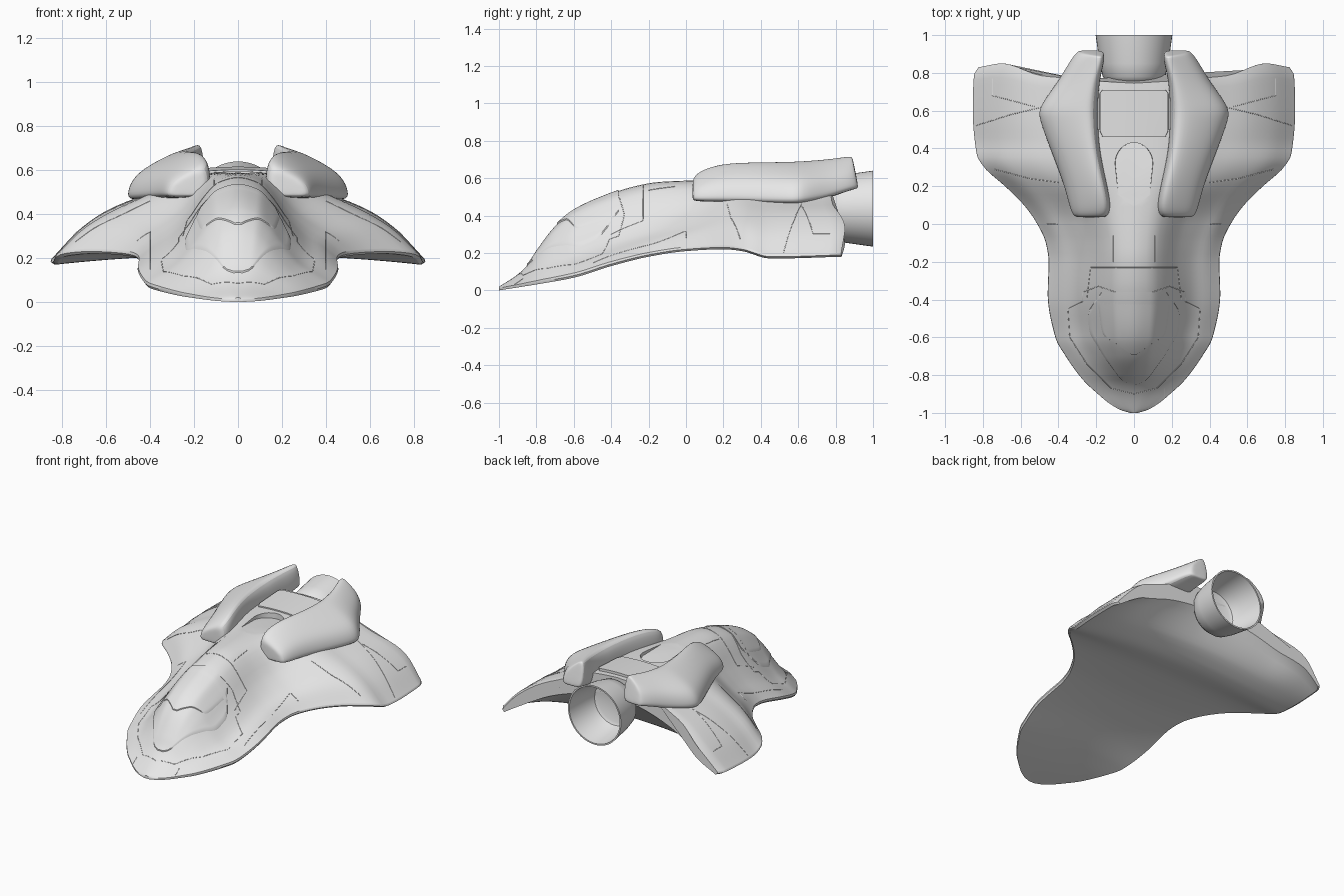
import bpy, bmesh, math
from mathutils import Vector

cube = bpy.data.objects.get("Cube")
if cube:
    bpy.data.objects.remove(cube)

GREY = bpy.data.materials.new("hull_grey")
GREY.use_nodes = True
GREY.diffuse_color = (.8, .8, .8, 1)
GREY.node_tree.nodes["Principled BSDF"].inputs["Base Color"].default_value = GREY.diffuse_color


def smooth_curve(points, t):
    """Monotone cubic through (position, value) points."""
    n = len(points)
    t = min(max(t, points[0][0]), points[-1][0])
    d = [(points[i + 1][1] - points[i][1]) / (points[i + 1][0] - points[i][0]) for i in range(n - 1)]

    def slope(i):
        if i in (0, n - 1):
            return d[0] if i == 0 else d[-1]
        a, b = d[i - 1], d[i]
        return 0 if a * b <= 0 else 2 * a * b / (a + b)
    i = next(k for k in range(n - 1) if t <= points[k + 1][0])
    h = points[i + 1][0] - points[i][0]
    s = (t - points[i][0]) / h
    return ((1 + 2 * s) * (1 - s) ** 2 * points[i][1] + s * (1 - s) ** 2 * h * slope(i)
            + s * s * (3 - 2 * s) * points[i + 1][1] + s * s * (s - 1) * h * slope(i + 1))


def shade(ob, angle=40):
    bpy.ops.object.select_all(action='DESELECT')
    ob.select_set(True)
    bpy.context.view_layer.objects.active = ob
    bpy.ops.object.shade_smooth_by_angle(angle=math.radians(angle))


def finish(name, bm, angle=40):
    bmesh.ops.remove_doubles(bm, verts=bm.verts, dist=0.0004)
    bmesh.ops.recalc_face_normals(bm, faces=bm.faces)
    me = bpy.data.meshes.new(name)
    bm.to_mesh(me)
    bm.free()
    ob = bpy.data.objects.new(name, me)
    bpy.context.collection.objects.link(ob)
    me.materials.append(GREY)
    shade(ob, angle)
    return ob


def loft(bm, rings, closed=True, caps=True):
    vs = [[bm.verts.new(p) for p in r] for r in rings]
    n = len(vs[0])
    for a, b in zip(vs, vs[1:]):
        for i in range(n if closed else n - 1):
            j = (i + 1) % n
            bm.faces.new((a[i], a[j], b[j], b[i]))
    if caps:
        bm.faces.new(vs[0])
        bm.faces.new(vs[-1])


# Hull shape along its length: half width, edge height, crown and keel heights
WIDTH = [(-1, .02), (-.985, .07), (-.95, .13), (-.9, .19), (-.83, .265), (-.7, .36), (-.6, .415), (-.37, .455),
         (-.2, .45), (-.1, .465), (0, .51), (.1, .58), (.2, .68), (.3, .79), (.37, .83), (.6, .85), (.8, .845), (.85, .82)]
EDGE = [(-1, 0), (-.8, .032), (-.6, .068), (-.4, .13), (-.2, .18), (0, .21), (.2, .22), (.3, .21), (.45, .17), (.85, .18)]
CROWN = [(-1, .02), (-.9, .085), (-.84, .145), (-.8, .205), (-.7, .335), (-.6, .42), (-.45, .495), (-.3, .55),
         (-.14, .58), (.05, .588), (.85, .6)]
KEEL = [(-1, 0), (-.8, .04), (-.6, .09), (-.3, .175), (0, .22), (.25, .23), (.45, .215), (.6, .27), (.85, .46)]
LIP = [(-1, .012), (-.6, .025), (0, .022), (.85, .022)]
TAIL = [(0, .745), (.2, .755), (.4, .77), (.6, .785), (.85, .85), (1, .83)]
# Cross-section fullness, from crown to edge, at stations along the length
ACROSS = (0, .2, .35, .5, .7, .85, 1)
FULLNESS = {-1: (1, .95, .85, .7, .45, .22, 0), -.5: (1, .935, .745, .48, .21, .11, 0),
            0: (1, .945, .77, .52, .31, .19, 0), .25: (1, .97, .86, .71, .49, .3, 0),
            .6: (1, .98, .88, .73, .55, .33, 0), .85: (1, .98, .88, .73, .55, .33, 0)}


def top(x, y):
    u = min(abs(x) / smooth_curve(WIDTH, y), 1)
    row = [(a, smooth_curve([(k, v[i]) for k, v in FULLNESS.items()], y)) for i, a in enumerate(ACROSS)]
    f = smooth_curve([(-.2, row[1][1])] + row, u)
    base = smooth_curve(EDGE, y) + smooth_curve(LIP, y)
    return base + (smooth_curve(CROWN, y) - base) * f


def hull():
    bm = bmesh.new()
    n, rings = 22, []
    for k in range(71):
        y = -1 + 1.85 * (k / 70) ** 1.4
        w, e, keel = (smooth_curve(t, y) for t in (WIDTH, EDGE, KEEL))
        pull = max(0, (y - .6) / .25)

        def place(u, z):
            return (u * w, y + (smooth_curve(TAIL, abs(u)) - .85) * pull, z)
        us = [math.sin(math.pi / 2 * i / n) for i in range(-n, n + 1)]
        upper = [place(u, top(u * w, y)) for u in us]
        lower = [place(u * .985, e + (keel - e) * (1 - u * u)) for u in reversed(us)]
        rim = smooth_curve(LIP, y) * .45
        rings.append(upper + [place(1.004, e + rim)] + lower + [place(-1.004, e + rim)])
    loft(bm, rings)
    return finish("hull", bm)


body = hull()

# Arched intake recess cut into the spine, deepest at its rounded back end
arch = [(.085, .1)] + [(.11 * math.cos(a), .32 + .11 * math.sin(a))
                       for a in [math.pi * i / 16 for i in range(17)]] + [(-.085, .1)]
bm = bmesh.new()
loft(bm, [[(x * .9, y, .593 - .1 * (y - .06)) for x, y in arch], [(x, y, .75) for x, y in arch]])
cutter = finish("intake_cutter", bm)
cutter.hide_render = True
cut = body.modifiers.new("intake", 'BOOLEAN')
cut.operation, cut.object, cut.solver = 'DIFFERENCE', cutter, 'EXACT'
bpy.context.view_layer.objects.active = body
bpy.ops.object.modifier_apply(modifier="intake")
bpy.data.objects.remove(cutter)
shade(body, 35)


# Raised plates that follow the hull
def plate(name, widths, lift_front, lift_back):
    bm = bmesh.new()
    y0, y1 = widths[0][0], widths[-1][0]
    rows, cols, rings = 40, 32, []
    for r in range(rows + 1):
        t = min(max((r - 1) / (rows - 2), 0), 1)
        y = y0 + (y1 - y0) * t
        w = smooth_curve(widths, y)
        ring = []
        for c in range(cols + 1):
            x = w * min(max((c - 1) / (cols - 2) * 2 - 1, -1), 1)
            sunk = r in (0, rows) or c in (0, cols)
            lift = -.015 if sunk else lift_front + (lift_back - lift_front) * t
            ring.append((x * (1.02 if sunk else 1), y, top(x, y) + lift))
        rings.append(ring)
    loft(bm, rings, closed=False, caps=False)
    return finish(name, bm)


plate("windscreen", [(-.85, .02), (-.835, .055), (-.77, .11), (-.65, .19), (-.56, .235), (-.48, .24), (-.4, .2)], .008, .008)
plate("canopy_hood", [(-.69, .015), (-.64, .085), (-.58, .165), (-.5, .18), (-.4, .19), (-.36, .17)], .016, .006)
plate("rear_deck", [(.46, .165), (.5, .18), (.69, .18), (.71, .165)], .008, .018)


# Panel seams traced over the hull
def seam(name, points):
    cu = bpy.data.curves.new(name, 'CURVE')
    cu.dimensions, cu.bevel_depth, cu.bevel_resolution = '3D', .002, 1
    for s in (1, -1):
        path = []
        for a, b in zip(points, points[1:]):
            steps = max(2, int((Vector(b) - Vector(a)).length / .02))
            path += [Vector(a).lerp(Vector(b), i / steps) for i in range(steps)]
        path.append(Vector(points[-1]))
        sp = cu.splines.new('POLY')
        sp.points.add(len(path) - 1)
        for p, q in zip(sp.points, path):
            p.co = (s * q.x, q.y, top(q.x, q.y) - .0005, 1)
    ob = bpy.data.objects.new(name, cu)
    bpy.context.collection.objects.link(ob)
    cu.materials.append(GREY)


seam("nose_seam", [(0, -.9), (.12, -.87), (.25, -.74), (.34, -.6), (.35, -.45), (.27, -.41), (.27, -.36), (.19, -.33), (.1, -.36), (0, -.37)])
seam("nose_joint", [(.16, -.92), (.16, -.87)])
seam("flank_seam", [(.4, -.5), (.4, 0), (.46, 0)])
seam("shoulder_seam", [(0, -.23), (.23, -.23), (.25, -.4)])
seam("spine_seam", [(.11, -.2), (.11, -.06)])
seam("wing_front_seam", [(.4, .22), (.55, .24), (.74, .29)])
seam("wing_mid_seam", [(.48, .62), (.65, .58), (.84, .52)])
seam("wing_rear_seam", [(.52, .62), (.75, .68), (.75, .77)])


# Shoulder pods: stations of y, inner x, outer x, bottom z, top z
STATIONS = [(.035, .17, .29, .49, .57), (.04, .135, .32, .48, .61), (.1, .12, .34, .475, .65), (.22, .145, .37, .475, .68),
            (.4, .185, .44, .468, .682), (.56, .19, .5, .462, .685), (.62, .19, .5, .465, .688),
            (.75, .185, .4, .49, .697), (.87, .158, .335, .535, .71), (.915, .155, .3, .545, .715), (.922, .17, .28, .555, .705)]
SECTION = [(.08, 0), (0, .25), (0, .65), (.07, 1.01), (.24, 1.03), (.62, .78), (.93, .5), (1.03, .15), (1, -.02), (.5, 0)]


def pod(name, side):
    bm = bmesh.new()
    loft(bm, [[(side * (a + (b - a) * u), y - (.03 * v if y > .8 else 0), lo + (hi - lo) * v) for u, v in SECTION]
              for y, a, b, lo, hi in STATIONS])
    ob = finish(name, bm, angle=60)
    ob.modifiers.new("round", 'SUBSURF').levels = 2
    ob.modifiers["round"].render_levels = 2


pod("left_pod", 1)
pod("right_pod", -1)

# Rear engine nozzle, hollow at the back
profile = [(.735, 0), (.735, .1), (.75, .14), (.78, .165), (.85, .182), (1, .203), (1, .193), (.85, .172), (.785, .15), (.775, .13), (.775, 0)]
bm = bmesh.new()
loft(bm, [[(r * math.cos(a), y, .437 + r * math.sin(a)) for a in [math.tau * i / 48 for i in range(48)]]
          for y, r in profile], caps=False)
finish("engine_nozzle", bm)
